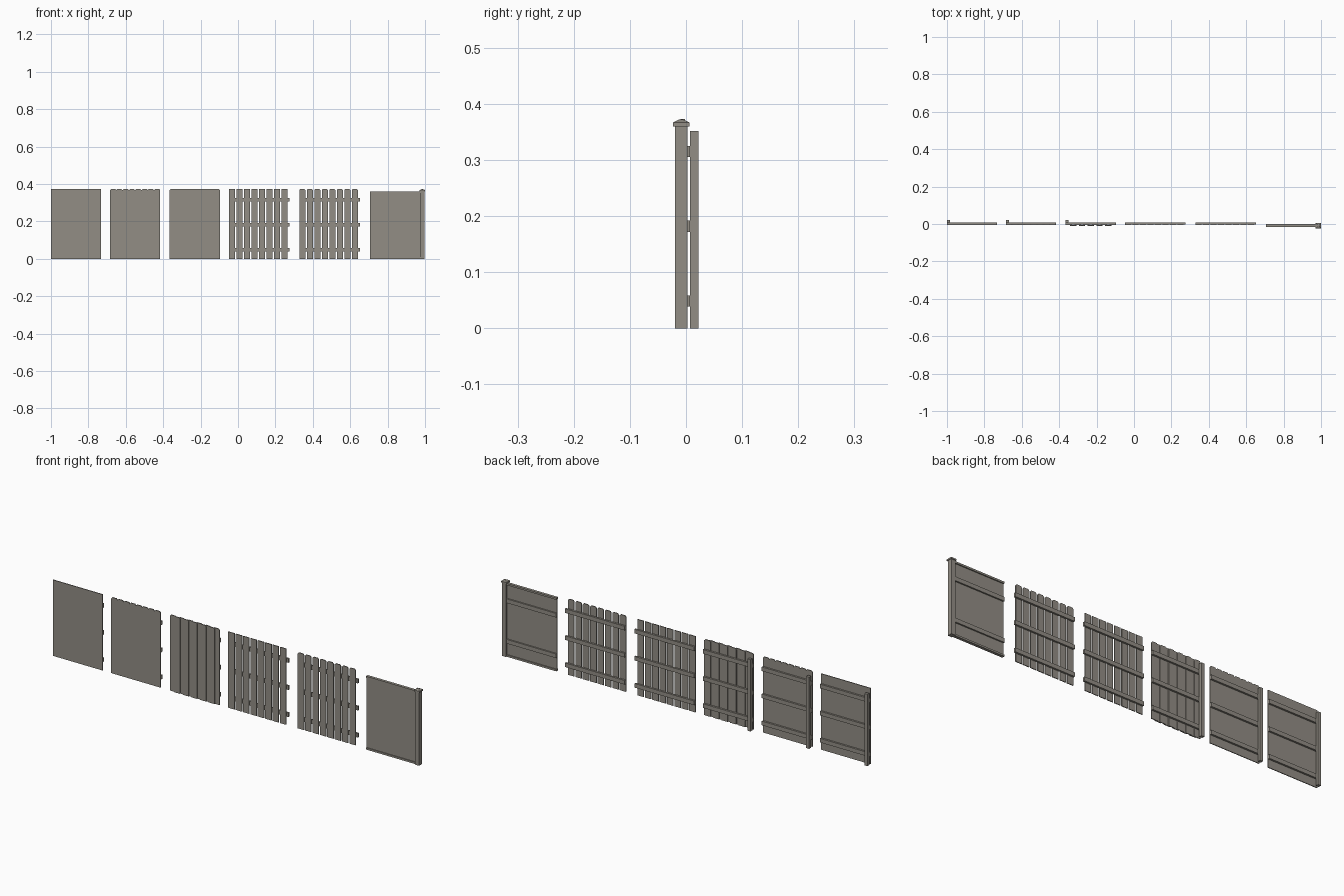
import bpy, bmesh

if "Cube" in bpy.data.objects:
    bpy.data.objects.remove(bpy.data.objects["Cube"])

wood = bpy.data.materials.new("weathered grey")
wood.diffuse_color = (0.29, 0.27, 0.235, 1)
wood.use_nodes = True
wood.node_tree.nodes["Principled BSDF"].inputs["Base Color"].default_value = wood.diffuse_color


def make(name, bm):
    bmesh.ops.recalc_face_normals(bm, faces=bm.faces)
    me = bpy.data.meshes.new(name)
    bm.to_mesh(me)
    bm.free()
    me.materials.append(wood)
    ob = bpy.data.objects.new(name, me)
    bpy.context.collection.objects.link(ob)
    return ob


def extrude_profile(bm, pts, y0, y1):
    """Extrude an (x, z) outline from y0 to y1."""
    f = bm.faces.new([bm.verts.new((x, y0, z)) for x, z in pts])
    r = bmesh.ops.extrude_face_region(bm, geom=[f])
    for v in r["geom"]:
        if isinstance(v, bmesh.types.BMVert):
            v.co.y = y1


def box(name, x0, x1, y0, y1, z0, z1):
    bm = bmesh.new()
    extrude_profile(bm, [(x0, z0), (x1, z0), (x1, z1), (x0, z1)], y0, y1)
    return make(name, bm)


H = 0.373            # picket height
W = 0.0335           # picket width
FRONT, BACK = -0.006, -0.002
RAIL_BACK = 0.007


def pickets(name, x, count, pitch, ear, y0=FRONT, y1=BACK):
    """Row of boards, with clipped top corners when ear > 0."""
    bm = bmesh.new()
    for i in range(count):
        a = x + i * pitch
        b = a + W
        if ear:
            pts = [(a, 0), (b, 0), (b, H - ear), (b - ear, H), (a + ear, H), (a, H - ear)]
        else:
            pts = [(a, 0), (b, 0), (b, H), (a, H)]
        extrude_profile(bm, pts, y0, y1)
    return make(name, bm)


def rails(name, x0, x1):
    for n, z in (("lower", 0.049), ("middle", 0.182), ("upper", 0.315)):
        box(name + "_" + n + "_rail", x0, x1, BACK, RAIL_BACK, z - 0.01, z + 0.01)


def post(name, x):
    box(name + "_post", x, x + 0.016, RAIL_BACK, 0.022, 0, 0.352)


# Closed flat-top panel, closed clipped-top panel, board-on-board panel
for name, x, ear in (("flat_top", -1.0, 0), ("clipped_top", -0.684, 0.006)):
    pickets(name + "_pickets", x, 8, W, ear)
    rails(name, x, x + 8 * W)
    post(name, x)

pickets("overlap_back_pickets", -0.365, 6, 0.0468, 0.006)
pickets("overlap_front_pickets", -0.365 + 0.0234, 5, 0.0468, 0.006, -0.010, FRONT)
rails("overlap", -0.365, -0.0965)
post("overlap", -0.365)

# Spaced panels with rails running past the last picket
for name, x, ear in (("spaced_flat", -0.049, 0), ("spaced_clipped", 0.328, 0.006)):
    pickets(name + "_pickets", x, 8, 0.0401, ear)
    rails(name, x, x + 0.324)

# Sheet panel with channel rails and a capped post
box("sheet", 0.705, 0.975, -0.011, -0.006, 0, 0.358)
box("sheet_top_channel", 0.705, 0.975, -0.015, -0.001, 0.351, 0.36)
box("sheet_bottom_channel", 0.705, 0.975, -0.015, -0.001, 0, 0.009)
box("sheet_upper_rail", 0.705, 0.975, -0.006, 0.001, 0.265, 0.285)
box("sheet_lower_rail", 0.705, 0.975, -0.006, 0.001, 0.066, 0.086)
box("capped_post", 0.975, 0.997, -0.02, 0.003, 0, 0.362)

# Post cap: square slab with a low pyramid
bm = bmesh.new()
cx, cy = 0.986, -0.0085
rings = [[bm.verts.new((cx + sx * h, cy + sy * h, z))
          for sx, sy in ((-1, -1), (1, -1), (1, 1), (-1, 1))]
         for h, z in ((0.0145, 0.36), (0.0145, 0.367), (0.004, 0.372))]
for lo, hi in zip(rings, rings[1:]):
    for i in range(4):
        j = (i + 1) % 4
        bm.faces.new((lo[i], lo[j], hi[j], hi[i]))
bm.faces.new(rings[0])
bm.faces.new(rings[-1])
make("post_cap", bm)
